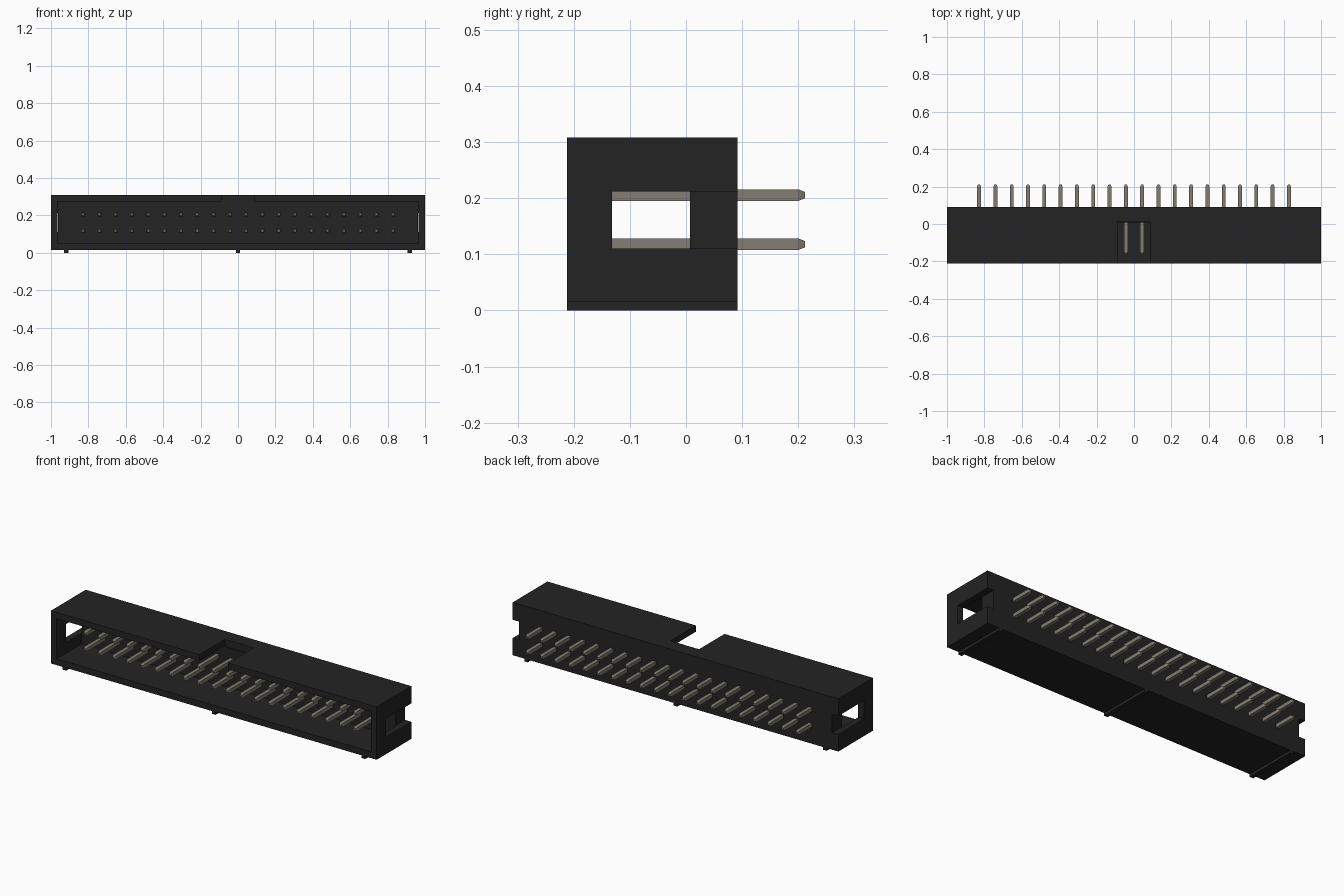
import bpy, bmesh

cube = bpy.data.objects.get("Cube")
if cube:
    bpy.data.objects.remove(cube, do_unlink=True)


def material(name, rgb):
    m = bpy.data.materials.new(name)
    m.use_nodes = True
    m.diffuse_color = (*rgb, 1)
    bsdf = next(n for n in m.node_tree.nodes if n.type == 'BSDF_PRINCIPLED')
    bsdf.inputs["Base Color"].default_value = (*rgb, 1)
    return m


black = material("black_plastic", (0.017, 0.017, 0.017))
metal = material("pin_metal", (0.23, 0.205, 0.17))


def add_object(name, bm, mat):
    bmesh.ops.recalc_face_normals(bm, faces=bm.faces[:])
    mesh = bpy.data.meshes.new(name)
    bm.to_mesh(mesh)
    bm.free()
    mesh.materials.append(mat)
    obj = bpy.data.objects.new(name, mesh)
    bpy.context.collection.objects.link(obj)
    return obj


def box(name, x0, x1, y0, y1, z0, z1, mat=black):
    bm = bmesh.new()
    bmesh.ops.create_cube(bm, size=1)
    for v in bm.verts:
        v.co = (x1 if v.co.x > 0 else x0,
                y1 if v.co.y > 0 else y0,
                z1 if v.co.z > 0 else z0)
    return add_object(name, bm, mat)


# Overall housing dimensions
FRONT, BACK, BOTTOM, TOP = -0.212, 0.092, 0.015, 0.308
WALL, FLOOR_Y = 0.035, 0.007

# Housing block with the open cavity, key slot and end slots cut out
housing = box("housing", -1, 1, FRONT, BACK, BOTTOM, TOP)
cutters = [
    box("cavity_cutter", -1 + WALL, 1 - WALL, FRONT - 0.1, FLOOR_Y,
        BOTTOM + WALL, TOP - WALL),
    box("key_slot_cutter", -0.088, 0.088, FRONT - 0.15, FLOOR_Y + 0.004, 0.2, TOP + 0.1),
]
for side in (-1, 1):
    x0, x1 = sorted((side * 0.962, side * 1.1))
    cutters.append(box("end_slot_cutter", x0, x1, -0.132, BACK + 0.1, 0.11, 0.212))
# Limit the key slot cutter to the top wall
for v in cutters[1].data.vertices:
    if v.co.z < 0.25:
        v.co.z = TOP - WALL - 0.004

for cutter in cutters:
    cutter.hide_render = True
    mod = housing.modifiers.new("cut", 'BOOLEAN')
    mod.operation = 'DIFFERENCE'
    mod.solver = 'EXACT'
    mod.object = cutter

# Bake the cuts and drop the cutters
bpy.context.view_layer.update()
deps = bpy.context.evaluated_depsgraph_get()
baked = bpy.data.meshes.new_from_object(housing.evaluated_get(deps))
housing.modifiers.clear()
housing.data = baked
for cutter in cutters:
    bpy.data.objects.remove(cutter, do_unlink=True)

# Thin standoff ribs under the housing
for label, x in (("right", -0.918), ("middle", 0), ("left", 0.918)):
    box(f"rib_{label}", x - 0.011, x + 0.011, FRONT, BACK, 0, BOTTOM)


# Square pins with tapered tips, two rows of twenty
def pin_row(name, z, count=20, pitch=0.0872):
    bm = bmesh.new()
    sections = [(-0.16, 0.0055), (-0.149, 0.0103), (0.2, 0.0103), (0.212, 0.0055)]
    for i in range(count):
        x = (i - (count - 1) / 2) * pitch
        rings = [[bm.verts.new((x + a * r, y, z + b * r))
                  for a, b in ((-1, -1), (1, -1), (1, 1), (-1, 1))]
                 for y, r in sections]
        for lo, hi in zip(rings, rings[1:]):
            for k in range(4):
                n = (k + 1) % 4
                bm.faces.new((lo[k], lo[n], hi[n], hi[k]))
        bm.faces.new(rings[0])
        bm.faces.new(rings[-1])
    return add_object(name, bm, metal)


pin_row("lower_pins", 0.118)
pin_row("upper_pins", 0.2055)
